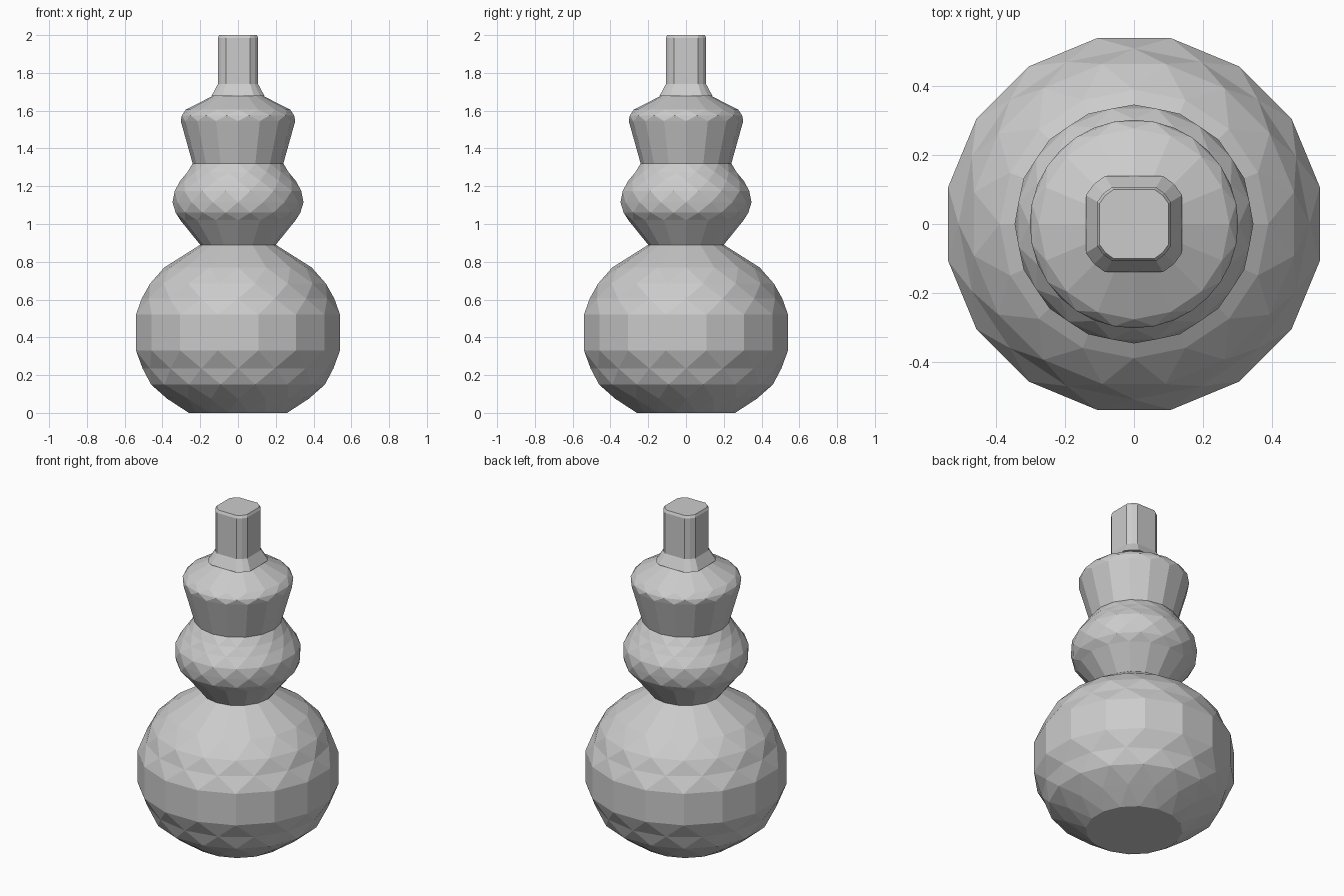
import bpy, bmesh, math

cube = bpy.data.objects.get("Cube")
if cube:
    bpy.data.objects.remove(cube, do_unlink=True)

clay = bpy.data.materials.new("clay grey")
clay.use_nodes = True
colour = (0.6, 0.6, 0.6, 1)
clay.diffuse_color = colour
clay.node_tree.nodes["Principled BSDF"].inputs["Base Color"].default_value = colour

SIDES = 16
HALF = math.pi / SIDES


def round_ring(width, z, phase):
    """Polygon ring of the given half width; phase 0.5 puts flats on the axes."""
    r = width / math.cos(HALF) if phase else width
    return [(r * math.cos((2 * i + 2 * phase) * HALF),
             r * math.sin((2 * i + 2 * phase) * HALF), z) for i in range(SIDES)]


def square_ring(h, z):
    """Square ring with softened corners."""
    quarter = [(h, -0.6 * h), (h, 0.6 * h), (0.83 * h, 0.83 * h)]
    points = []
    for _ in range(4):
        points += [(x, y, z) for x, y in quarter]
        quarter = [(-y, x) for x, y in quarter]
    return points


def skin(name, rings, phases, cap_bottom=False, cap_top=False):
    """Join rings into a faceted shell, with triangles between staggered rings."""
    bm = bmesh.new()
    loops = [[bm.verts.new(p) for p in ring] for ring in rings]
    for k in range(len(loops) - 1):
        low, up = loops[k], loops[k + 1]
        for i in range(len(low)):
            j = (i + 1) % len(low)
            if phases[k] == phases[k + 1]:
                bm.faces.new((low[i], low[j], up[j], up[i]))
            elif phases[k] < phases[k + 1]:
                bm.faces.new((low[i], low[j], up[i]))
                bm.faces.new((low[j], up[j], up[i]))
            else:
                bm.faces.new((low[i], up[j], up[i]))
                bm.faces.new((low[i], low[j], up[j]))
    if cap_bottom:
        bm.faces.new(loops[0][::-1])
    if cap_top:
        bm.faces.new(loops[-1])
    mesh = bpy.data.meshes.new(name)
    bm.to_mesh(mesh)
    bm.free()
    mesh.materials.append(clay)
    obj = bpy.data.objects.new(name, mesh)
    bpy.context.collection.objects.link(obj)


def turned(name, profile, **caps):
    """Shell from (half width, height, phase) rows."""
    skin(name, [round_ring(*row) for row in profile], [row[2] for row in profile], **caps)


# Large round base bulb
turned("base_bulb", [
    (0.26, 0, 0.5), (0.375, 0.075, 0), (0.46, 0.15, 0.5), (0.505, 0.235, 0),
    (0.54, 0.33, 0.5), (0.54, 0.52, 0.5), (0.51, 0.605, 0), (0.465, 0.685, 0.5),
    (0.39, 0.77, 0), (0.2, 0.89, 0)], cap_bottom=True)

# Middle bulb, with a plain cone below
turned("middle_bulb", [
    (0.2, 0.89, 0), (0.305, 1.02, 0), (0.33, 1.06, 0.5), (0.347, 1.115, 0),
    (0.335, 1.175, 0.5), (0.305, 1.23, 0), (0.267, 1.275, 0.5), (0.24, 1.32, 0)])

# Flared upper cup and sloping shoulder
turned("upper_cup", [
    (0.24, 1.32, 0), (0.303, 1.545, 0), (0.297, 1.575, 0.5),
    (0.277, 1.605, 0), (0.13, 1.68, 0), (0.09, 1.685, 0)])

# Squared neck rising from a flared collar
neck = [(0.1, 1.678), (0.14, 1.678), (0.107, 1.74), (0.107, 1.985), (0.1, 2)]
skin("neck", [square_ring(*row) for row in neck], [0] * len(neck), cap_top=True)
